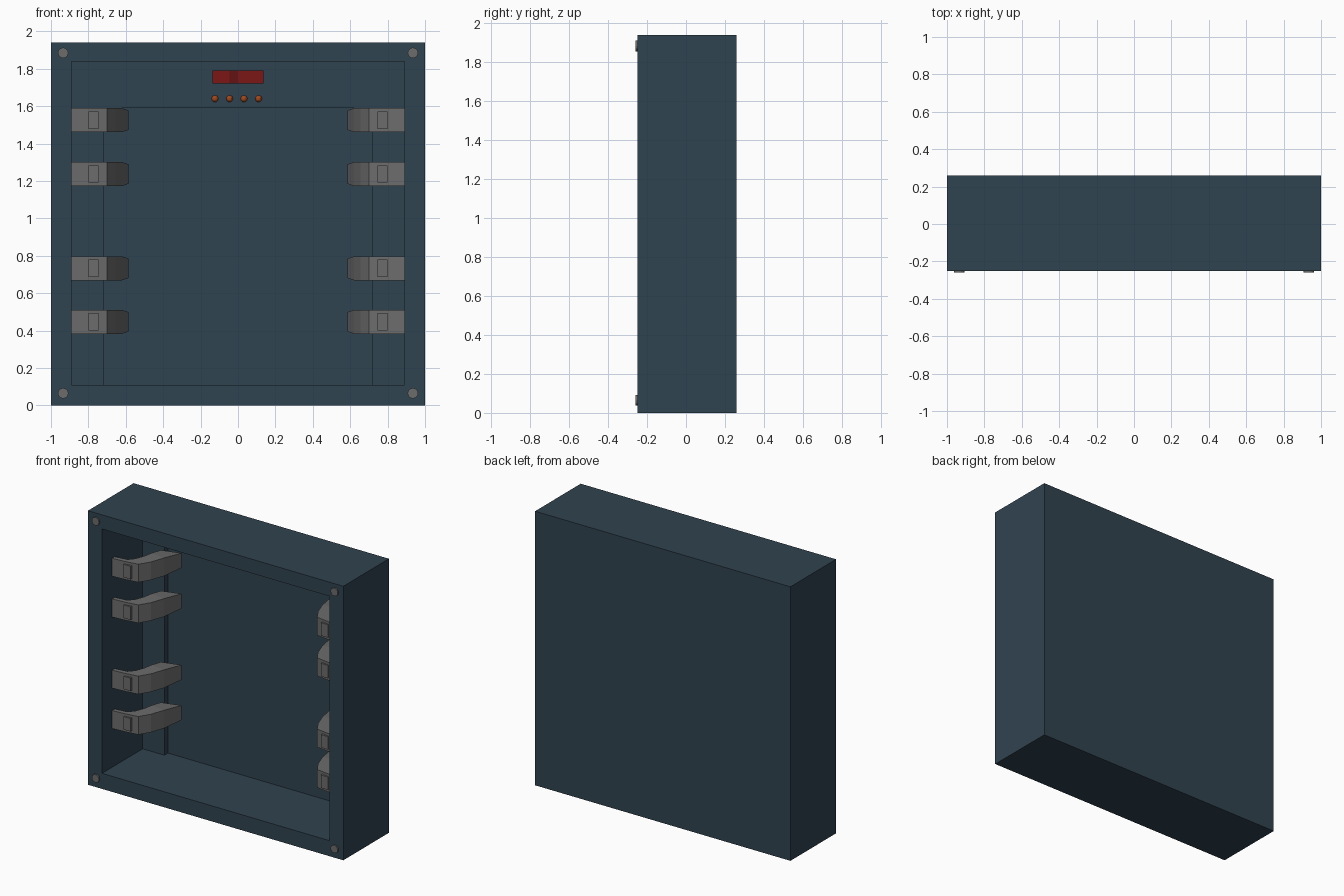
import bpy, bmesh
from math import pi
from mathutils import Matrix, Vector

if "Cube" in bpy.data.objects:
    bpy.data.objects.remove(bpy.data.objects["Cube"])


def material(name, rgb):
    m = bpy.data.materials.new(name)
    m.diffuse_color = (*rgb, 1)
    m.use_nodes = True
    m.node_tree.nodes["Principled BSDF"].inputs["Base Color"].default_value = m.diffuse_color
    return m


NAVY = material("navy", (0.030, 0.056, 0.080))
STEEL = material("steel", (0.15, 0.15, 0.15))
RED = material("red", (0.20, 0.008, 0.008))
DARK_RED = material("dark_red", (0.13, 0.006, 0.006))
ORANGE = material("orange", (0.35, 0.07, 0.015))


def finish(name, bm, mat, mirror=False):
    bmesh.ops.recalc_face_normals(bm, faces=bm.faces)
    me = bpy.data.meshes.new(name)
    bm.to_mesh(me)
    bm.free()
    me.materials.append(mat)
    ob = bpy.data.objects.new(name, me)
    bpy.context.collection.objects.link(ob)
    if mirror:
        ob.modifiers.new("mirror", "MIRROR").use_axis[0] = True
    return ob


def add_box(bm, x, y, z):
    size = [b - a for a, b in (x, y, z)]
    mid = [(a + b) / 2 for a, b in (x, y, z)]
    return bmesh.ops.create_cube(
        bm, size=1, matrix=Matrix.Translation(mid) @ Matrix.Diagonal((*size, 1)))


def box(name, x, y, z, mat, mirror=False):
    bm = bmesh.new()
    add_box(bm, x, y, z)
    return finish(name, bm, mat, mirror)


# Cabinet: a box whose front is inset and pushed back to form the recess
bm = bmesh.new()
add_box(bm, (-1, 1), (-0.25, 0.26), (0, 1.94))
front = min(bm.faces, key=lambda f: f.calc_center_median().y)
bmesh.ops.inset_region(bm, faces=[front], thickness=0.1)
for v in front.verts:
    v.co.x = 0.89 if v.co.x > 0 else -0.89
    v.co.z = 1.84 if v.co.z > 1 else 0.11
pocket = bmesh.ops.extrude_discrete_faces(bm, faces=[front])["faces"][0]
for v in pocket.verts:
    v.co.y = 0.245
finish("cabinet", bm, NAVY)

# Strips down the back of the recess and the control panel above them
box("back_strips", (-0.9, -0.72), (0.205, 0.25), (0.1, 1.59), NAVY, True)
box("control_panel", (-0.9, 0.9), (0.2, 0.25), (1.59, 1.85), NAVY)
box("panel_divider", (-0.51, 0.51), (0.194, 0.21), (1.688, 1.692), NAVY)

# Display and indicator lights
box("display", (-0.135, 0.135), (0.185, 0.21), (1.72, 1.79), RED)
box("display_centre", (-0.045, 0.0), (0.182, 0.2), (1.721, 1.789), DARK_RED)
for x in (-0.123, -0.045, 0.032, 0.11):
    bm = bmesh.new()
    bmesh.ops.create_uvsphere(bm, u_segments=12, v_segments=8, radius=0.018,
                              matrix=Matrix.Translation((x, 0.198, 1.64)))
    finish("indicator_light", bm, ORANGE)

# Curved clamps: sections of (outer x, outer y, inner x, inner y, half height)
SECTIONS = [
    (-0.895, -0.136, -0.895, -0.106, 0.064),
    (-0.79, -0.128, -0.80, -0.095, 0.064),
    (-0.70, -0.114, -0.765, -0.055, 0.064),
    (-0.655, -0.04, -0.74, 0.01, 0.064),
    (-0.62, 0.06, -0.73, 0.07, 0.064),
    (-0.585, 0.205, -0.72, 0.165, 0.052),
]
for z in (1.525, 1.237, 0.733, 0.447):
    bm = bmesh.new()
    rings = [[bm.verts.new(p) for p in ((ox, oy, z - h), (ox, oy, z + h),
                                        (ix, iy, z + h), (ix, iy, z - h))]
             for ox, oy, ix, iy, h in SECTIONS]
    for a, b in zip(rings, rings[1:]):
        for i in range(4):
            j = (i + 1) % 4
            bm.faces.new((a[i], a[j], b[j], b[i]))
    bm.faces.new(rings[0])
    bm.faces.new(rings[-1])
    finish("clamp_pair", bm, STEEL, True)
    box("clamp_plate_pair", (-0.80, -0.745), (-0.137, -0.115),
        (z - 0.046, z + 0.046), STEEL, True)

# Corner bolts
for z in (0.065, 1.885):
    bm = bmesh.new()
    bmesh.ops.create_cone(bm, cap_ends=True, segments=16, radius1=0.028,
                          radius2=0.028, depth=0.02,
                          matrix=Matrix.Translation((-0.935, -0.25, z))
                          @ Matrix.Rotation(pi / 2, 4, "X"))
    finish("corner_bolt_pair", bm, STEEL, True)
